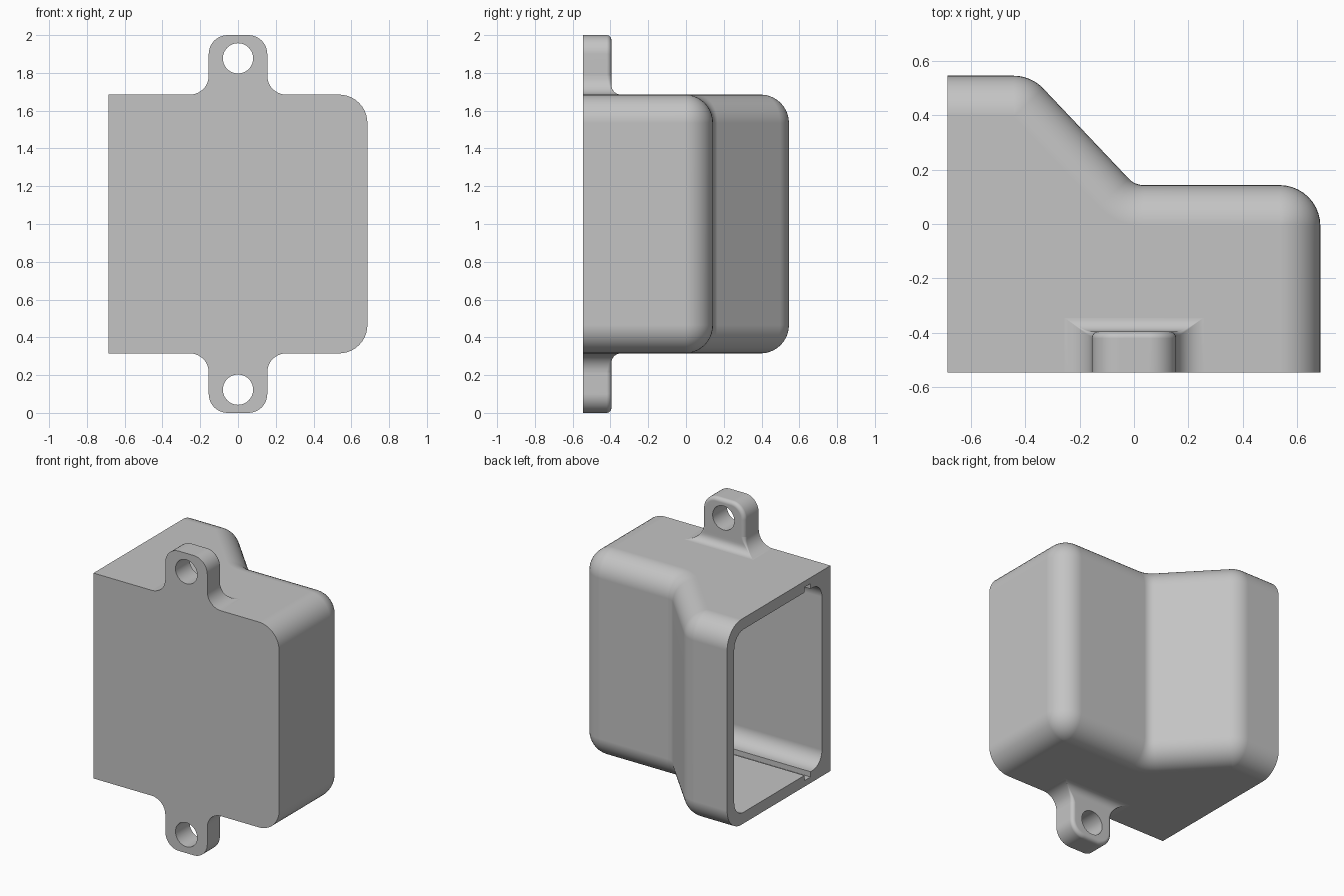
import bpy, bmesh, math
from mathutils import Vector

if "Cube" in bpy.data.objects:
    bpy.data.objects.remove(bpy.data.objects["Cube"])

HALF, FRONT, BACK, STEP = 0.685, -0.545, 0.545, 0.143
WALL, ROUND, SEG = 0.075, 0.15, 10
TAB_BACK, TAB_HALF, TAB_ROUND, BEVEL = -0.395, 0.155, 0.1, 0.025
ARC = [math.pi / 2 * k / SEG for k in range(SEG + 1)]

grey = bpy.data.materials.new("light_grey_plastic")
grey.use_nodes = True
grey.diffuse_color = (0.55, 0.55, 0.55, 1)
grey.node_tree.nodes["Principled BSDF"].inputs["Base Color"].default_value = (0.55, 0.55, 0.55, 1)


def rounded(corners):
    """Outline from (x, y, radius) corners; a radius of None keeps one point."""
    out = []
    for i, (x, y, r) in enumerate(corners):
        p = Vector((x, y))
        if r is None:
            out.append(p)
            continue
        a = (Vector(corners[i - 1][:2]) - p).normalized()
        b = (Vector(corners[(i + 1) % len(corners)][:2]) - p).normalized()
        half = math.acos(max(-1, min(1, a.dot(b)))) / 2
        centre = p + (a + b).normalized() * (r / math.sin(half))
        start = p + a * (r / math.tan(half)) - centre
        end = p + b * (r / math.tan(half)) - centre
        first = math.atan2(start.y, start.x)
        sweep = math.atan2(start.x * end.y - start.y * end.x, start.dot(end))
        for k in range(SEG + 1):
            t = first + sweep * k / SEG
            out.append(centre + Vector((math.cos(t), math.sin(t))) * r)
    return out


def skin(bm, sections, closed=True):
    """Skin a stack of point loops and return the vertex loops."""
    loops = [[bm.verts.new(p) for p in points] for points in sections]
    for lo, hi in zip(loops, loops[1:]):
        for i in range(len(lo) if closed else len(lo) - 1):
            j = (i + 1) % len(lo)
            bm.faces.new((lo[i], lo[j], hi[j], hi[i]))
    return loops


def weld(bm):
    bmesh.ops.remove_doubles(bm, verts=bm.verts[:], dist=1e-5)
    bm.normal_update()


def finish(name, bm):
    bmesh.ops.recalc_face_normals(bm, faces=bm.faces[:])
    mesh = bpy.data.meshes.new(name)
    bm.to_mesh(mesh)
    bm.free()
    mesh.materials.append(grey)
    obj = bpy.data.objects.new(name, mesh)
    bpy.context.scene.collection.objects.link(obj)
    bpy.ops.object.select_all(action='DESELECT')
    bpy.context.view_layer.objects.active = obj
    obj.select_set(True)
    bpy.ops.object.shade_smooth_by_angle(angle=math.radians(30))
    obj.modifiers.new("weighted_normals", 'WEIGHTED_NORMAL').keep_sharp = True


def plan(inset, front, r, front_r):
    """Stepped plan outline, inset on its closed sides."""
    slide = inset * math.tan(math.radians(23.5))
    return rounded([
        (-HALF, front, None), (HALF - inset, front, front_r),
        (HALF - inset, STEP - inset, r), (0.003 - slide, STEP - inset, 0.075 + inset),
        (-0.378 - slide, BACK - inset, r), (-HALF, BACK - inset, None)])


def shell(bm, height, r, outline):
    """Rounded shell, capped above and below, open on one side."""
    top = [(height - r + r * math.sin(t), outline(r * (1 - math.cos(t)))) for t in ARC]
    stack = [(1 - z, pts) for z, pts in reversed(top)] + [(1 + z, pts) for z, pts in top]
    loops = skin(bm, [[(p.x, p.y, z) for p in pts] for z, pts in stack], closed=False)
    bm.faces.new(loops[0])
    bm.faces.new(loops[-1])
    weld(bm)


def sink_groove(bm, near, far, depth):
    """Sink a strip of the floor and ceiling, leaving it open at the rim."""
    for y in (near, far):
        bmesh.ops.bisect_plane(bm, geom=bm.verts[:] + bm.edges[:] + bm.faces[:],
                               plane_co=(0, y, 0), plane_no=(0, 1, 0))
    for face in bm.faces[:]:
        c = face.calc_center_median()
        if near < c.y < far and abs(c.z - 1) > HALF - WALL - 1e-4:
            old = face.verts[:]
            shift = Vector((0, 0, math.copysign(depth, c.z - 1)))
            new = [bm.verts.new(v.co + shift) for v in old]
            bm.faces.remove(face)
            bm.faces.new(new)
            for i in range(len(old)):
                if max(old[i].co.x, old[i - 1].co.x) > -HALF + 1e-4:
                    bm.faces.new((old[i - 1], old[i], new[i], new[i - 1]))


# Housing: hollow with board grooves, rounded outside, flat rim joining the two
bm = bmesh.new()
shell(bm, HALF - WALL, 0.1,
      lambda e: plan(WALL + e, FRONT + 0.09 + e, 0.1 - e, 0.1 - e))
sink_groove(bm, -0.335, -0.27, 0.035)
shell(bm, HALF, ROUND, lambda e: plan(e, FRONT, ROUND - e, None))
rim = [e for e in bm.edges if e.is_boundary]
bmesh.ops.triangle_fill(bm, edges=rim, use_beauty=True, normal=(-1, 0, 0))
finish("housing", bm)


def flare(h, r):
    return r - math.sqrt(max(0, r * r - max(0, r - h) ** 2))


def lug(name, sign):
    """Screw lug: flared root, rounded tab and through hole."""
    bm = bmesh.new()
    # Flared root
    sections = []
    for t in ARC:
        h = 0.1 * (1 - math.cos(t))
        w, y, c = TAB_HALF + flare(h, 0.1), TAB_BACK + flare(h, 0.05), BEVEL * h / 0.1
        outline = rounded([(-w, FRONT, None), (w, FRONT, None), (w, y, c), (-w, y, c)])
        sections.append([(p.x, p.y, HALF + h) for p in outline])
    skin(bm, sections)
    weld(bm)

    # Tab with a softened back edge
    sections = []
    for y, e in [(FRONT, 0)] + [(TAB_BACK - BEVEL * (1 - math.sin(t)),
                                 BEVEL * (1 - math.cos(t))) for t in ARC]:
        w, r = TAB_HALF - e, TAB_ROUND - e
        outline = rounded([(-w, HALF + 0.1, None), (w, HALF + 0.1, None),
                           (w, 1 - e, r), (-w, 1 - e, r)])
        sections.append([(p.x, y, p.y) for p in outline])
    tab = skin(bm, sections)

    # Screw hole wall, and the flat faces around it
    turn = [2 * math.pi * k / 48 for k in range(48)]
    hole = skin(bm, [[(0.08 * math.cos(t), y, 0.877 + 0.08 * math.sin(t)) for t in turn]
                     for y in (FRONT, TAB_BACK)])
    for end in (0, -1):
        ring = [bm.edges.get((loop[i - 1], loop[i]))
                for loop in (tab[end], hole[end]) for i in range(len(loop))]
        bmesh.ops.triangle_fill(bm, edges=ring, use_beauty=True, normal=(0, 1, 0))

    for v in bm.verts:
        v.co.z = 1 + sign * v.co.z
    finish(name, bm)


lug("top_lug", 1)
lug("bottom_lug", -1)
